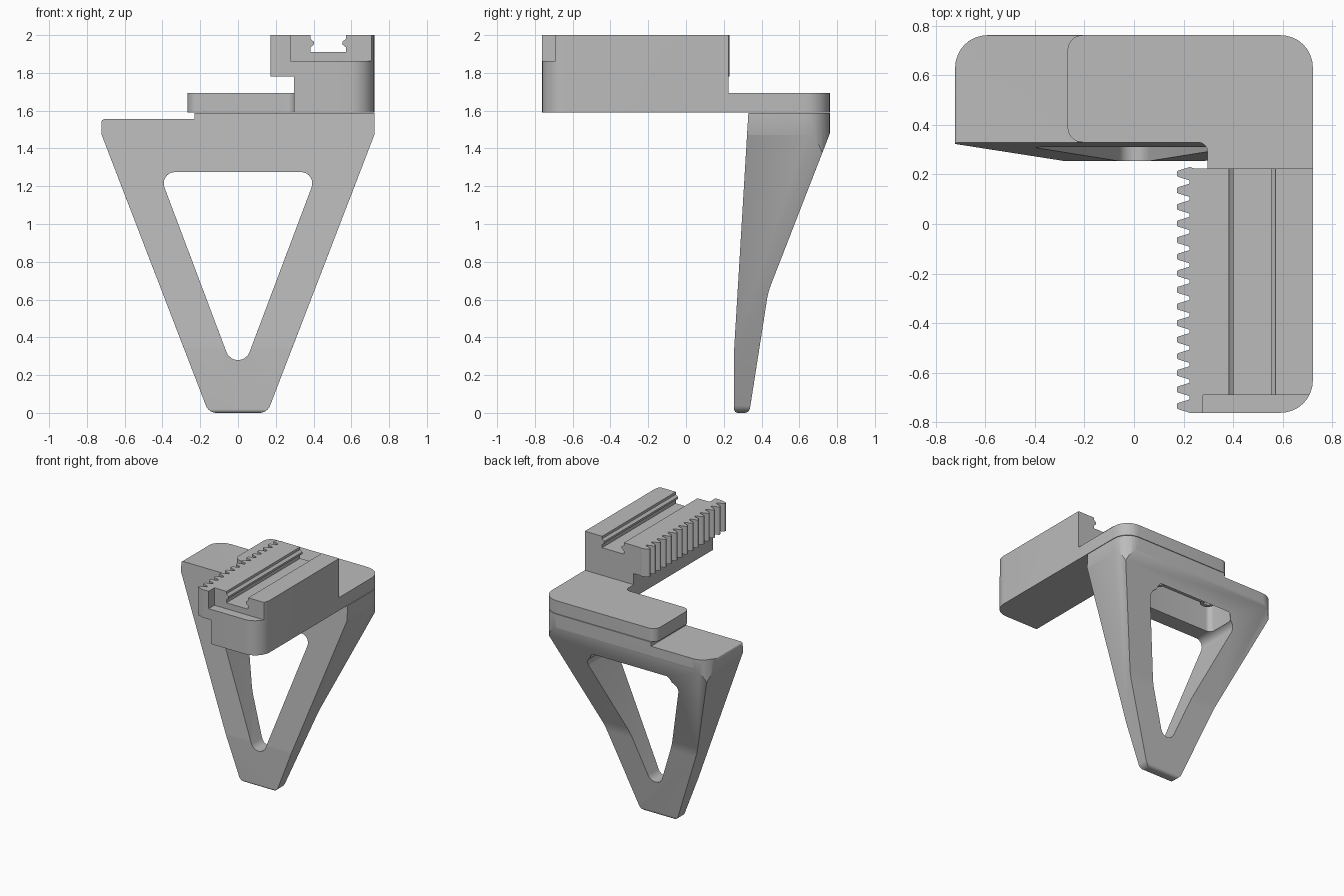
import bpy
import bmesh
import math
from mathutils import Vector

cube = bpy.data.objects.get("Cube")
if cube:
    bpy.data.objects.remove(cube)

grey = bpy.data.materials.new("plain grey")
grey.use_nodes = True
grey.diffuse_color = (0.5, 0.5, 0.5, 1)
grey.node_tree.nodes["Principled BSDF"].inputs["Base Color"].default_value = (0.5, 0.5, 0.5, 1)


def rounded(corners, steps=8):
    """Polygon from (u, v, radius) corners, with an arc at each non-zero radius."""
    out = []
    for i, (u, v, r) in enumerate(corners):
        p = Vector((u, v))
        if r == 0:
            out.append(p)
            continue
        a = (Vector(corners[i - 1][:2]) - p).normalized()
        b = (Vector(corners[(i + 1) % len(corners)][:2]) - p).normalized()
        half = a.angle(b) / 2
        centre = p + (a + b).normalized() * (r / math.sin(half))
        start = p + a * (r / math.tan(half)) - centre
        end = p + b * (r / math.tan(half)) - centre
        sweep = math.atan2(start.x * end.y - start.y * end.x, start.dot(end))
        for k in range(steps + 1):
            t = sweep * k / steps
            c, s = math.cos(t), math.sin(t)
            out.append(centre + Vector((start.x * c - start.y * s, start.x * s + start.y * c)))
    return out


def prism(name, corners, axis, low, high):
    """Extrude a rounded outline along one axis."""
    place = {"x": lambda u, v, w: (w, u, v),
             "y": lambda u, v, w: (u, w, v),
             "z": lambda u, v, w: (u, v, w)}[axis]
    bm = bmesh.new()
    outline = rounded(corners)
    base = bm.faces.new([bm.verts.new(place(p[0], p[1], low)) for p in outline])
    top = bmesh.ops.extrude_face_region(bm, geom=[base])["geom"]
    moved = [g for g in top if isinstance(g, bmesh.types.BMVert)]
    bmesh.ops.translate(bm, vec=place(0, 0, high - low), verts=moved)
    bmesh.ops.recalc_face_normals(bm, faces=bm.faces)
    mesh = bpy.data.meshes.new(name)
    bm.to_mesh(mesh)
    bm.free()
    mesh.materials.append(grey)
    obj = bpy.data.objects.new(name, mesh)
    bpy.context.collection.objects.link(obj)
    return obj


def box(name, x, y, z):
    return prism(name, [(x[0], y[0], 0), (x[1], y[0], 0), (x[1], y[1], 0), (x[0], y[1], 0)], "z", *z)


def select(obj):
    bpy.ops.object.select_all(action="DESELECT")
    obj.select_set(True)
    bpy.context.view_layer.objects.active = obj


def combine(obj, other, operation):
    mod = obj.modifiers.new("cut", "BOOLEAN")
    mod.operation = operation
    mod.solver = "EXACT"
    mod.object = other
    select(obj)
    bpy.ops.object.modifier_apply(modifier=mod.name)
    bpy.data.objects.remove(other)


def smooth(obj):
    select(obj)
    bpy.ops.object.shade_smooth_by_angle(angle=math.radians(30))


# Triangular frame: front outline, side outline and rounded plan intersected
frame = prism("triangular_frame", [
    (-0.725, 1.555, 0.02), (-0.725, 1.48, 0.05), (-0.155, 0, 0.06), (0.155, 0, 0.06),
    (0.725, 1.48, 0.05), (0.725, 1.587, 0), (-0.23, 1.587, 0), (-0.23, 1.555, 0)], "y", 0, 1)
side = prism("side_cutter", [
    (0.255, 0, 0.02), (0.335, 0, 0.03), (0.435, 0.64, 0.4), (0.762, 1.48, 0.03),
    (0.762, 1.65, 0), (0.33, 1.65, 0), (0.33, 1.587, 0), (0.255, 0.34, 0.3)], "x", -1, 1)
combine(frame, side, "INTERSECT")
plan = prism("plan_cutter", [
    (-0.722, 0.2, 0), (0.722, 0.2, 0), (0.722, 0.762, 0.13), (-0.722, 0.762, 0.13)], "z", -0.5, 2.5)
combine(frame, plan, "INTERSECT")

# Triangular opening and the screw pocket behind its lintel
opening = prism("opening_cutter", [
    (-0.42, 1.275, 0.06), (0, 0.16, 0.065), (0.42, 1.275, 0.06)], "y", -0.5, 1.5)
combine(frame, opening, "DIFFERENCE")
pocket = prism("pocket_cutter", [
    (-0.36, 0.44, 0.04), (0.36, 0.44, 0.04), (0.36, 0.7, 0.04), (-0.36, 0.7, 0.04)], "z", 1.2, 1.5)
combine(frame, pocket, "DIFFERENCE")
soften = frame.modifiers.new("soft_edges", "BEVEL")
soften.width = 0.018
soften.segments = 3
soften.limit_method = "ANGLE"
soften.angle_limit = math.radians(50)
smooth(frame)

# Socket-head screws hanging in the pocket
for label, x in (("left", 0.24), ("right", -0.22)):
    ring = [(x + 0.055 * math.cos(a * math.pi / 16), 0.58 + 0.055 * math.sin(a * math.pi / 16), 0)
            for a in range(32)]
    screw = prism(label + "_screw", ring, "z", 1.41, 1.52)
    socket = [(x + 0.03 * math.cos(a * math.pi / 3), 0.58 + 0.03 * math.sin(a * math.pi / 3), 0)
              for a in range(6)]
    combine(screw, prism("socket_cutter", socket, "z", 1.38, 1.45), "DIFFERENCE")
    smooth(screw)

# L-shaped mounting plate
plate = prism("mounting_plate", [
    (-0.268, 0.33, 0.06), (0.297, 0.33, 0.04), (0.297, 0.2, 0), (0.722, 0.2, 0),
    (0.722, 0.762, 0.13), (-0.268, 0.762, 0.06)], "z", 1.591, 1.693)
smooth(plate)

# Rail block: grooved end profile, trimmed to a rounded plan
rail = prism("rail_block", [
    (0.297, 1.591, 0), (0.722, 1.591, 0), (0.722, 2, 0), (0.572, 2, 0),
    (0.572, 1.98, 0), (0.553, 1.965, 0), (0.553, 1.95, 0), (0.572, 1.935, 0),
    (0.572, 1.91, 0), (0.383, 1.91, 0), (0.383, 1.935, 0), (0.402, 1.95, 0),
    (0.402, 1.965, 0), (0.383, 1.98, 0), (0.383, 2, 0), (0.225, 2, 0),
    (0.225, 1.78, 0), (0.297, 1.78, 0)], "y", -0.762, 0.225)
corner = prism("corner_cutter", [
    (0, -0.762, 0), (0.722, -0.762, 0.13), (0.722, 0.5, 0), (0, 0.5, 0)], "z", 1, 3)
combine(rail, corner, "INTERSECT")
combine(rail, box("step_cutter", (0.278, 0.9), (-0.9, -0.69), (1.863, 2.2)), "DIFFERENCE")
smooth(rail)

# Rack teeth along the overhang
pitch = 0.067
outline = [(0.24, -0.762, 0)]
for i in range(15):
    y = 0.203 + (i - 14) * pitch
    outline += [(0.225, y - 0.027, 0.006), (0.173, y - 0.011, 0.008),
                (0.173, y + 0.011, 0.008), (0.225, y + 0.027, 0.006)]
outline.append((0.24, 0.225, 0))
teeth = prism("rack_teeth", [(u, v, r) for u, v, r in outline], "z", 1.78, 2)
smooth(teeth)
